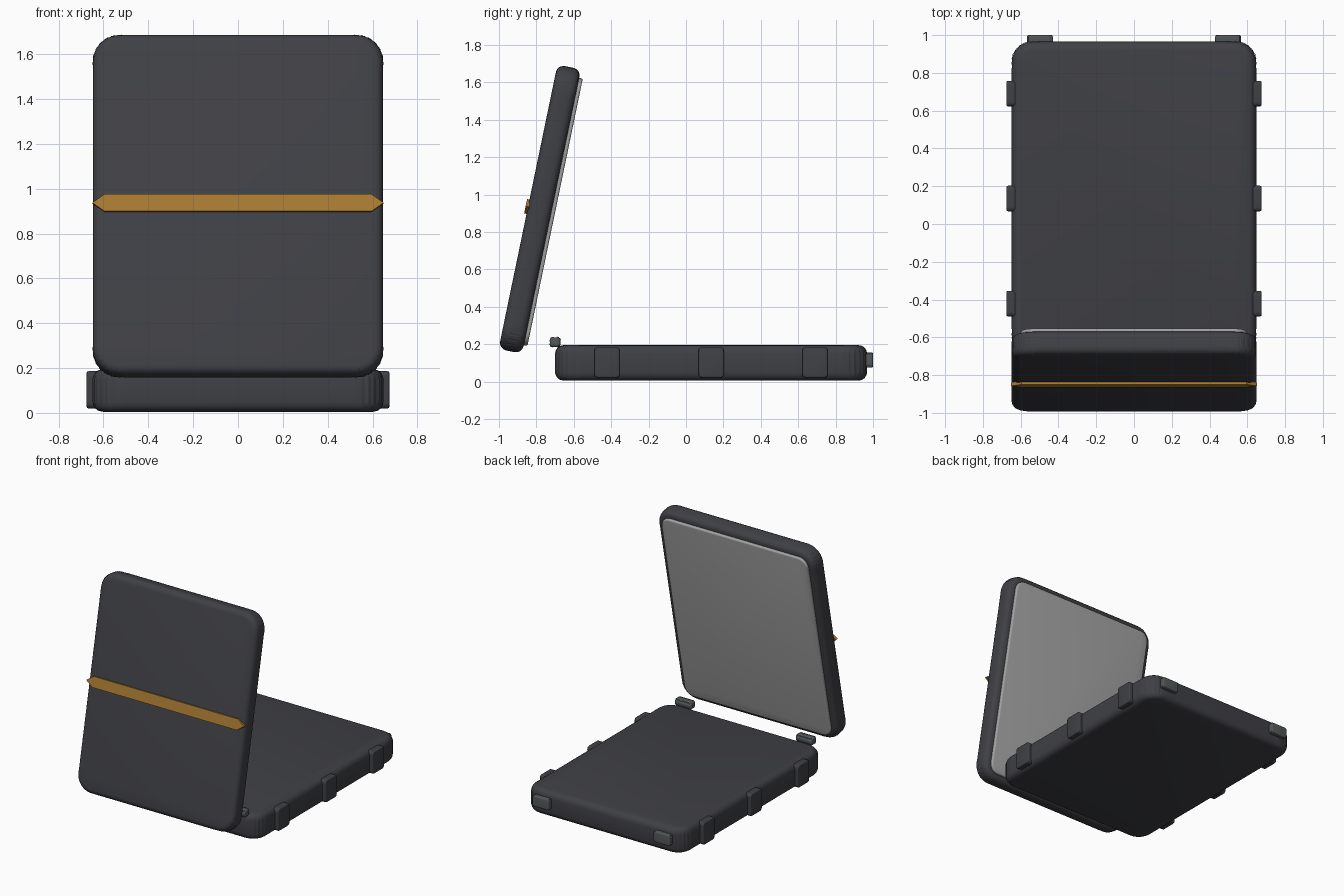
import bpy, bmesh
from math import radians
from mathutils import Matrix, Vector

cube = bpy.data.objects.get("Cube")
if cube:
    bpy.data.objects.remove(cube, do_unlink=True)


def material(name, rgb):
    m = bpy.data.materials.new(name)
    m.use_nodes = True
    m.diffuse_color = (*rgb, 1)
    node = m.node_tree.nodes["Principled BSDF"]
    node.inputs["Base Color"].default_value = (*rgb, 1)
    node.inputs["Roughness"].default_value = 0.6
    return m


CHARCOAL = material("charcoal shell", (0.05, 0.051, 0.06))
STEEL = material("dark steel", (0.085, 0.095, 0.097))
LINING = material("grey lining", (0.36, 0.36, 0.36))
GOLD = material("gold trim", (0.40, 0.20, 0.032))


def finish(name, bm, mat, matrix):
    """Turn a bmesh into a placed, smooth-shaded object."""
    bmesh.ops.recalc_face_normals(bm, faces=bm.faces)
    mesh = bpy.data.meshes.new(name)
    bm.to_mesh(mesh)
    bm.free()
    mesh.materials.append(mat)
    obj = bpy.data.objects.new(name, mesh)
    bpy.context.collection.objects.link(obj)
    obj.matrix_world = matrix
    bpy.ops.object.select_all(action="DESELECT")
    obj.select_set(True)
    bpy.context.view_layer.objects.active = obj
    bpy.ops.object.shade_smooth_by_angle(angle=radians(35))
    return obj


def slab(name, size, corner, rim, mat, matrix, axis=2):
    """Box with rounded corners around one axis, then softened rims."""
    bm = bmesh.new()
    bmesh.ops.create_cube(bm, size=1)
    bmesh.ops.scale(bm, vec=size, verts=bm.verts)

    def along(e):
        d = (e.verts[0].co - e.verts[1].co).normalized()
        return abs(d[axis]) > 0.99

    bmesh.ops.bevel(bm, geom=[e for e in bm.edges if along(e)], offset=corner,
                    segments=6, profile=0.5, affect="EDGES")
    half = size[axis] / 2
    rims = [e for e in bm.edges
            if all(abs(abs(v.co[axis]) - half) < 1e-4 for v in e.verts)]
    bmesh.ops.bevel(bm, geom=rims, offset=rim, segments=4, profile=0.5,
                    affect="EDGES")
    return finish(name, bm, mat, matrix)


def at(x, y, z):
    return Matrix.Translation((x, y, z))


# Base tray
slab("base_tray", (1.295, 1.665, 0.19), 0.11, 0.045, CHARCOAL, at(0, 0.134, 0.1))

# Open lid, leaning back towards the base
lid = at(0, -0.782, 0.922) @ Matrix.Rotation(radians(-11.7), 4, "X")
slab("lid_shell", (1.295, 0.128, 1.55), 0.12, 0.04, CHARCOAL, lid, axis=1)
slab("lid_lining", (1.2, 0.03, 1.46), 0.07, 0.01, LINING,
     lid @ at(0, 0.069, 0), axis=1)

# Trim band across the lid, with pointed ends
bm = bmesh.new()
half_outline = [(0.65, 0), (0.595, 0.039)]
outline = half_outline + [(-x, z) for x, z in reversed(half_outline)]
outline += [(-0.595, -0.039), (0.595, -0.039)]
face = bm.faces.new([bm.verts.new((x, -0.077, z)) for x, z in outline])
side = bmesh.ops.extrude_face_region(bm, geom=[face])
bmesh.ops.translate(bm, vec=Vector((0, 0.02, 0)),
                    verts=[g for g in side["geom"] if isinstance(g, bmesh.types.BMVert)])
finish("lid_trim_band", bm, GOLD, lid)

# Latches, hinges and back tabs on both sides
for label, s in (("left", 1), ("right", -1)):
    for i, y in enumerate((-0.422, 0.135, 0.69)):
        slab(f"{label}_latch_{i + 1}", (0.06, 0.135, 0.165), 0.02, 0.008,
             CHARCOAL, at(s * 0.645, y, 0.103), axis=0)
    slab(f"{label}_back_tab", (0.135, 0.04, 0.08), 0.015, 0.008, STEEL,
         at(s * 0.498, 0.98, 0.115), axis=1)
    slab(f"{label}_hinge", (0.135, 0.056, 0.052), 0.015, 0.012, STEEL,
         at(s * 0.498, -0.7, 0.211), axis=0)
